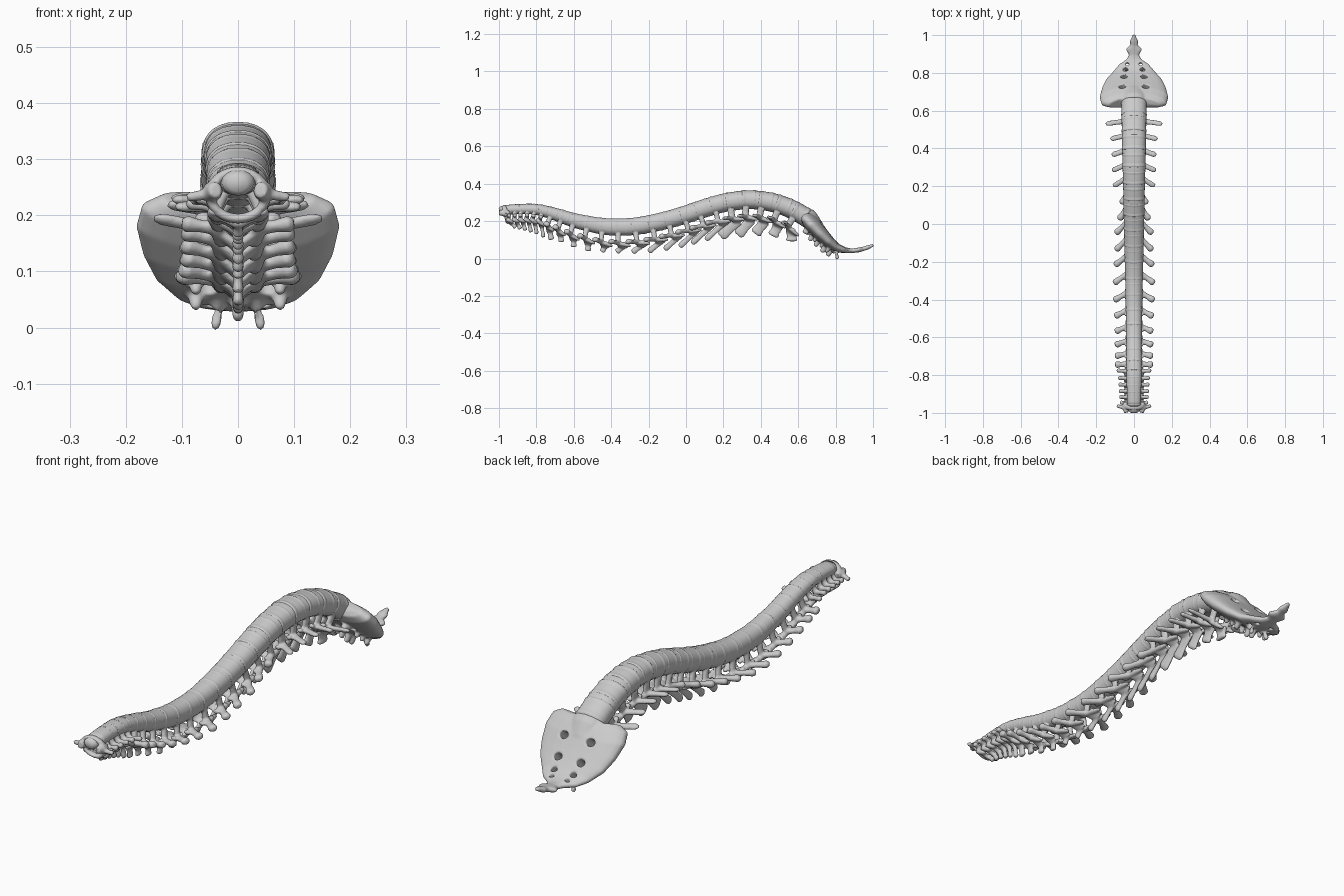
import bpy, bmesh, math
from mathutils import Vector as V

if "Cube" in bpy.data.objects:
    bpy.data.objects.remove(bpy.data.objects["Cube"])

X = V((1, 0, 0))


def lerp(table, y):
    if y <= table[0][0]:
        return table[0][1]
    for (a, va), (b, vb) in zip(table, table[1:]):
        if y <= b:
            return va + (vb - va) * (y - a) / (b - a)
    return table[-1][1]


def tube(bm, pts, radii, ref, sides=12, p=1.0):
    """Capped loft; radii are (along ref, across ref) per point."""
    pts = [V(q) for q in pts]
    rings = []
    for i, q in enumerate(pts):
        t = (pts[min(i + 1, len(pts) - 1)] - pts[max(i - 1, 0)]).normalized()
        e1 = (V(ref) - t * V(ref).dot(t)).normalized()
        e2 = t.cross(e1)
        ring = []
        for k in range(sides):
            c, s = math.cos(2 * math.pi * k / sides), math.sin(2 * math.pi * k / sides)
            c, s = math.copysign(abs(c) ** p, c), math.copysign(abs(s) ** p, s)
            ring.append(bm.verts.new(q + e1 * radii[i][0] * c + e2 * radii[i][1] * s))
        rings.append(ring)
    for r0, r1 in zip(rings, rings[1:]):
        for k in range(sides):
            bm.faces.new((r0[k], r0[(k + 1) % sides], r1[(k + 1) % sides], r1[k]))
    bm.faces.new(rings[0][::-1])
    bm.faces.new(rings[-1])


def make(name, bm):
    bmesh.ops.recalc_face_normals(bm, faces=bm.faces[:])
    me = bpy.data.meshes.new(name)
    bm.to_mesh(me)
    bm.free()
    for f in me.polygons:
        f.use_smooth = True
    ob = bpy.data.objects.new(name, me)
    bpy.context.collection.objects.link(ob)
    return ob


def fuse(ob, voxel=0.0045, smooth=2):
    m = ob.modifiers.new("fuse", 'REMESH')
    m.mode = 'VOXEL'
    m.voxel_size = voxel
    m.use_smooth_shade = True
    m = ob.modifiers.new("soften", 'SMOOTH')
    m.factor = 0.5
    m.iterations = smooth


# Spine curve: front surface height, body depth, body half width along y
TOP = [(-1, .283), (-.9, .293), (-.8, .295), (-.7, .273), (-.6, .243), (-.45, .217), (-.3, .216),
       (-.2, .232), (-.1, .255), (0, .285), (.1, .32), (.2, .35), (.33, .37), (.45, .357),
       (.55, .325), (.65, .27), (.7, .23)]
DEPTH = [(-1, .05), (-.8, .06), (-.6, .08), (-.4, .095), (0, .1), (.33, .105), (.65, .105)]
WIDTH = [(-1, .036), (-.8, .042), (-.6, .043), (-.3, .048), (0, .056), (.2, .06), (.4, .066), (.65, .07)]


def centre(y):
    top = sum(lerp(TOP, y + d) for d in (-.03, 0, .03)) / 3
    return V((0, y, top - lerp(DEPTH, y) / 2))


def frame(y):
    u = (centre(y + .04) - centre(y - .04)).normalized()
    return u, V((0, -u.z, u.y))


# name, body y, transverse y, transverse half span, spinous tip y, tip z
ROWS = [
    ("cervical_2", -.945, -.945, .075, -.91, .165), ("cervical_3", -.912, -.915, .078, -.885, .157),
    ("cervical_4", -.878, -.885, .08, -.858, .15), ("cervical_5", -.842, -.85, .082, -.828, .14),
    ("cervical_6", -.803, -.815, .085, -.798, .13), ("cervical_7", -.76, -.775, .092, -.762, .113),
    ("thoracic_1", -.71, -.745, .1, -.72, .1), ("thoracic_2", -.65, -.70, .1, -.665, .088),
    ("thoracic_3", -.585, -.64, .1, -.6, .062), ("thoracic_4", -.51, -.57, .1, -.525, .04),
    ("thoracic_5", -.43, -.49, .103, -.45, .036), ("thoracic_6", -.345, -.405, .107, -.372, .034),
    ("thoracic_7", -.255, -.315, .108, -.288, .033), ("thoracic_8", -.165, -.22, .103, -.2, .036),
    ("thoracic_9", -.08, -.14, .098, -.115, .048), ("thoracic_10", .005, -.052, .098, -.035, .063),
    ("thoracic_11", .085, .022, .08, .03, .08), ("thoracic_12", .167, .105, .066, .105, .1),
    ("lumbar_1", .25, .2, .11, .185, .117), ("lumbar_2", .337, .282, .116, .277, .125),
    ("lumbar_3", .427, .364, .118, .37, .132), ("lumbar_4", .52, .45, .125, .463, .12),
    ("lumbar_5", .608, .53, .15, .565, .092)]


def vertebra(i):
    name, y, ty, tx, sy, sz = ROWS[i]
    neck, low = name.startswith("cerv"), name.startswith("lumb")
    step = (ROWS[min(i + 1, 22)][1] - ROWS[max(i - 1, 0)][1]) / (2 if 0 < i < 22 else 1)
    u, n = frame(y)
    c, L = centre(y), step / u.y
    w, h = lerp(WIDTH, y), lerp(DEPTH, y)
    k = .8 if neck else 1
    bm = bmesh.new()

    def P(x, a, b):
        return c + X * x + u * a * L + n * (b - h / 2)

    # waisted body
    f = [.9, 1.0, .95, .93, .95, 1.0, .9]
    tube(bm, [P(0, a, h / 2) for a in (-.44, -.36, -.2, 0, .2, .36, .44)],
         [(w * q, h / 2 * q) for q in f], X, 24, .9)
    for s in (1, -1):
        px = s * (.042 if neck else .036)
        r = .017 if low else .013 * k
        # pedicle, articular pillar, lamina
        tube(bm, [P(s * w * .6, -.2, .012), P(px, -.22, -.038 * k)],
             [(r * 1.1, .011), (r * 1.1, .011)], u)
        tube(bm, [P(px, -.62, -.03 * k), P(px, -.2, -.04 * k), P(px * .85, .3, -.05 * k), P(px * .75, .55, -.054 * k)],
             [(.012, .008), (.014, .011), (.013, .01), (.009, .006)], X)
        tube(bm, [P(px, -.05, -.04 * k), P(0, .15, -.064 * k)],
             [(L * .3, .009), (L * .3, .01)], u)
        # transverse process
        tip = centre(ty) + V((s * tx, 0, -h / 2 - (.004 if neck else .03)))
        root = P(px * .9, -.2, -.012 if neck else -.036)
        rad = [(.012, .01), (.010, .009), (.012, .011), (.006, .006)] if neck else \
            [(.018, .012), (.014, .010), (.015, .009), (.008, .005)] if low else \
            [(.017, .013), (.014, .011), (.019, .015), (.011, .009)]
        tube(bm, [root, root.lerp(tip, .5), root.lerp(tip, .87), tip], rad, u)
    # spinous process
    a, b = P(0, .12, -.055 * k), V((0, sy, sz))
    wide = .031 if low else .012 if neck else .017
    thin = .009 if low else .008
    tube(bm, [a, a.lerp(b, .5), a.lerp(b, .88), b],
         [(thin * 1.3, wide), (thin, wide * .85), (thin * 1.35, wide), (thin * .8, wide * .7)], X)
    fuse(make(name, bm))


for i in range(len(ROWS)):
    vertebra(i)

# Intervertebral discs as one core running through the bodies
bm = bmesh.new()
ys = [-.965 + 1.625 * i / 60 for i in range(61)]
tube(bm, [centre(q) for q in ys], [(lerp(WIDTH, q) * .955, lerp(DEPTH, q) * .478) for q in ys], X, 28, .9)
make("disc_core", bm)

# Atlas ring with lateral masses, plus the peg of the second vertebra
bm = bmesh.new()
loop = [2 * math.pi * i / 24 for i in range(26)]
tube(bm, [(.05 * math.sin(t), -.972 + .02 * (1 - math.cos(t)) / 2, .236 + .042 * math.cos(t)) for t in loop],
     [(.013, .009)] * 26, (0, 1, 0), 10)
for s in (1, -1):
    tube(bm, [(s * .04, -.998, .245), (s * .045, -.975, .243), (s * .042, -.945, .243)],
         [(.012, .014), (.018, .018), (.014, .014)], X)
    tube(bm, [(s * .045, -.972, .24), (s * .07, -.968, .235), (s * .09, -.962, .232)],
         [(.014, .012), (.01, .009), (.009, .008)], (0, 1, 0))
fuse(make("atlas_ring", bm), .004, 1)
bm = bmesh.new()
tube(bm, [(0, -.93, .262), (0, -.965, .26), (0, -.99, .257), (0, -1.0, .256)],
     [(.034, .026), (.032, .025), (.028, .022), (.016, .014)], X, 16)
make("axis_peg", bm)

# Sacrum and tailbone: y, z, half width, half thickness
SAC = [(.645, .22, .135, .035), (.665, .195, .172, .042), (.695, .162, .182, .043), (.73, .122, .17, .038),
       (.765, .088, .148, .032), (.805, .058, .112, .024), (.845, .045, .08, .017), (.872, .042, .04, .013),
       (.895, .042, .027, .012), (.925, .046, .045, .013), (.948, .052, .02, .011), (.968, .058, .023, .012),
       (.988, .066, .013, .009), (1.003, .072, .009, .007)]
bm = bmesh.new()
tube(bm, [(0, a, b) for a, b, _, _ in SAC], [(q, r) for _, _, q, r in SAC], X, 24, .85)
for v in bm.verts:  # sweep the wings forward
    g = (v.co.x / .17) ** 2 * max(0, min(1, 1 - (v.co.y - .67) / .1))
    v.co.y -= .03 * g
    v.co.z += .022 * g
tube(bm, [(0, .64, .228), (0, .66, .21), (0, .70, .165)], [(.068, .05), (.07, .05), (.06, .04)], X, 20)
for s in (1, -1):  # upper facets and lower horns
    tube(bm, [(s * .055, .69, .15), (s * .055, .655, .135), (s * .052, .625, .15)],
         [(.02, .02), (.018, .016), (.012, .01)], X)
    tube(bm, [(s * .035, .78, .06), (s * .038, .80, .025), (s * .04, .812, -.002)],
         [(.014, .016), (.011, .013), (.008, .01)], X)
    for a, b in ((.70, .115), (.735, .085), (.765, .058)):
        tube(bm, [(s * .075, a, b), (s * .075, a - .017, b - .025)], [(.016, .014), (.009, .008)], X)
for a, b in ((.68, .13), (.71, .1), (.745, .068), (.775, .048)):  # rear crest
    tube(bm, [(0, a, b), (0, a - .02, b - .035)], [(.014, .019), (.009, .012)], X)
sacrum = make("sacrum", bm)

# Paired openings through the sacrum
bm = bmesh.new()
ZS = [(a, b) for a, b, _, _ in SAC]
for y, x, r in ((.70, .062, .019), (.762, .053, .018), (.81, .045, .014), (.843, .036, .01)):
    t = V((0, .04, lerp(ZS, y + .02) - lerp(ZS, y - .02))).normalized()
    n = V((0, -t.z, t.y))
    for s in (1, -1):
        c = V((s * x, y, lerp(ZS, y)))
        tube(bm, [c - n * .1, c + n * .1], [(r, r * .85), (r, r * .85)], X, 14)
cutter = make("opening_cutter", bm)
cutter.hide_render = True
cutter.hide_viewport = True
sacrum.modifiers.new("fuse_first", 'REMESH').mode = 'VOXEL'
sacrum.modifiers[0].voxel_size = .005
m = sacrum.modifiers.new("openings", 'BOOLEAN')
m.operation = 'DIFFERENCE'
m.object = cutter
m.solver = 'EXACT'
fuse(sacrum, .0045, 3)
